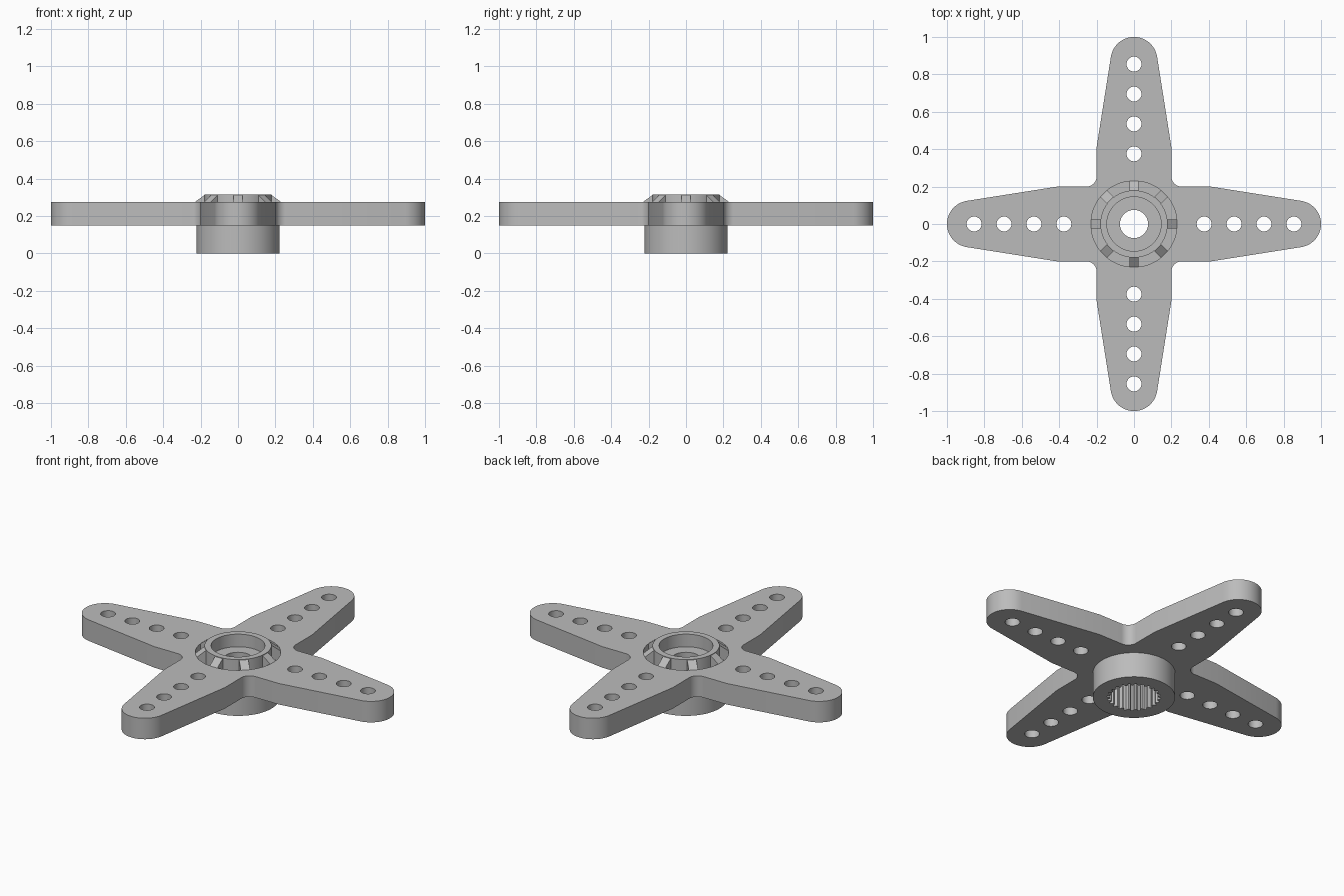
import bpy, bmesh
from math import sin, cos, pi, tau, atan2, hypot, asin
from mathutils import Matrix, Vector

if "Cube" in bpy.data.objects:
    bpy.data.objects.remove(bpy.data.objects["Cube"])

grey = bpy.data.materials.new("plain grey")
grey.use_nodes = True
grey.diffuse_color = (0.5, 0.5, 0.5, 1)
grey.node_tree.nodes["Principled BSDF"].inputs["Base Color"].default_value = (0.5, 0.5, 0.5, 1)

SEG = 96
PLATE_Z, PLATE_TOP = 0.15, 0.275
GROOVE_R, GROOVE_Z = 0.23, 0.225


def add_object(name, bm):
    bmesh.ops.remove_doubles(bm, verts=bm.verts[:], dist=0.0001)
    bmesh.ops.recalc_face_normals(bm, faces=bm.faces[:])
    mesh = bpy.data.meshes.new(name)
    bm.to_mesh(mesh)
    bm.free()
    mesh.materials.append(grey)
    obj = bpy.data.objects.new(name, mesh)
    bpy.context.collection.objects.link(obj)
    bpy.ops.object.select_all(action='DESELECT')
    obj.select_set(True)
    bpy.context.view_layer.objects.active = obj
    bpy.ops.object.shade_smooth_by_angle(angle=pi / 6)
    return obj


def arc(cx, cy, r, a0, a1, n):
    return [(cx + r * cos(a0 + (a1 - a0) * i / n),
             cy + r * sin(a0 + (a1 - a0) * i / n)) for i in range(n + 1)]


def circle(cx, cy, r, n):
    return arc(cx, cy, r, 0, tau, n)[:-1]


def turn(points, quarter):
    a = quarter * pi / 2
    return [(x * cos(a) - y * sin(a), x * sin(a) + y * cos(a)) for x, y in points]


# Cross-shaped plate: one tapered arm repeated four times, with drilled holes
half, taper_x, tip_r, fillet = 0.2, 0.41, 0.125, 0.055
tip_x = 1 - tip_r
dx, dy = tip_x - taper_x, half
tangent = pi / 2 - (atan2(dy, dx) - asin(tip_r / hypot(dx, dy)))
corner = half + fillet
arm = [(taper_x, -half)]
arm += arc(tip_x, 0, tip_r, -tangent, tangent, 28)
arm += [(taper_x, half)]
arm += arc(corner, corner, fillet, -pi / 2, -pi, 8)

outline, loops = [], [circle(0, 0, GROOVE_R, SEG)]
for q in range(4):
    outline += turn(arm, q)
    for i in range(4):
        loops.append(turn(circle(0.375 + 0.16 * i, 0, 0.04, 32), q))

curve = bpy.data.curves.new("plate_outline", 'CURVE')
curve.dimensions = '2D'
curve.fill_mode = 'BOTH'
curve.extrude = (PLATE_TOP - PLATE_Z) / 2
for loop in [outline] + loops:
    spline = curve.splines.new('POLY')
    spline.points.add(len(loop) - 1)
    for point, (x, y) in zip(spline.points, loop):
        point.co = (x, y, 0, 1)
    spline.use_cyclic_u = True
helper = bpy.data.objects.new("plate_outline", curve)
bpy.context.collection.objects.link(helper)
filled = bpy.data.meshes.new_from_object(
    helper.evaluated_get(bpy.context.evaluated_depsgraph_get()))
bm = bmesh.new()
bm.from_mesh(filled)
bmesh.ops.translate(bm, verts=bm.verts[:], vec=(0, 0, (PLATE_Z + PLATE_TOP) / 2))
bpy.data.objects.remove(helper)
bpy.data.curves.remove(curve)
bpy.data.meshes.remove(filled)
add_object("four_arm_plate", bm)

# Hub: turned profile with groove, raised collar, screw bore and toothed socket
SOCKET = 0.145
profile = [(0.222, 0), (0.222, PLATE_Z), (GROOVE_R, PLATE_Z), (GROOVE_R, GROOVE_Z),
           (0.18, GROOVE_Z), (0.18, 0.315), (0.145, 0.315), (0.145, 0.24),
           (0.075, 0.24), (0.075, 0.17), (SOCKET, 0.17), (SOCKET, 0)]
bm = bmesh.new()
rings = []
for s in range(SEG):
    a = tau * s / SEG
    ring = []
    for k, (r, z) in enumerate(profile):
        if k >= len(profile) - 2 and s % 4 < 2:
            r -= 0.016  # tooth crest
        ring.append(bm.verts.new((r * cos(a), r * sin(a), z)))
    rings.append(ring)
n = len(profile)
for s in range(SEG):
    a, b = rings[s], rings[(s + 1) % SEG]
    for k in range(n):
        bm.faces.new((a[k], b[k], b[(k + 1) % n], a[(k + 1) % n]))
add_object("hub", bm)

# Eight sloped ribs around the collar
rib = [(0.175, GROOVE_Z), (GROOVE_R, GROOVE_Z), (GROOVE_R, PLATE_TOP),
       (0.18, 0.312), (0.175, 0.312)]
bm = bmesh.new()
for i in range(8):
    spin = Matrix.Rotation(i * pi / 4, 3, 'Z')
    near, far = [[bm.verts.new(spin @ Vector((r, w, z))) for r, z in rib]
                 for w in (-0.025, 0.025)]
    bm.faces.new(near)
    bm.faces.new(far[::-1])
    for k in range(len(rib)):
        j = (k + 1) % len(rib)
        bm.faces.new((near[k], far[k], far[j], near[j]))
add_object("collar_ribs", bm)
